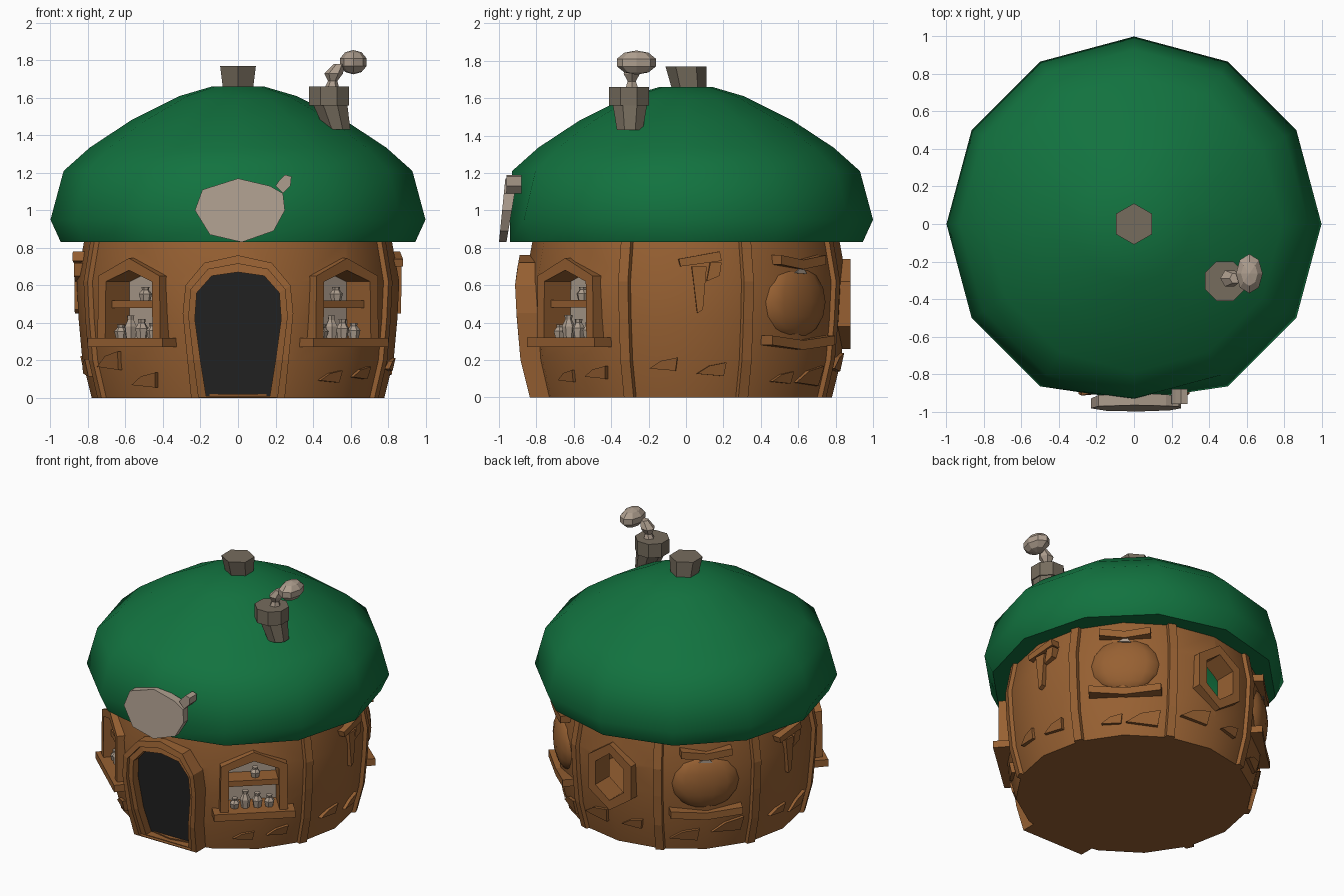
import bpy, bmesh, math, random
from mathutils import Vector, Matrix

if "Cube" in bpy.data.objects:
    bpy.data.objects.remove(bpy.data.objects["Cube"])
random.seed(4)


def material(name, r, g, b):
    m = bpy.data.materials.new(name)
    m.use_nodes = True
    m.diffuse_color = (r, g, b, 1)
    m.node_tree.nodes["Principled BSDF"].inputs["Base Color"].default_value = (r, g, b, 1)
    return m


green = material("roof green", .006, .17, .05)
brown = material("wood brown", .31, .118, .032)
black = material("door black", .017, .017, .017)
pale = material("pale stone", .42, .34, .27)
grey = material("chimney stone", .18, .15, .11)


def finish(name, bm, mat, angle=0):
    bmesh.ops.recalc_face_normals(bm, faces=bm.faces)
    me = bpy.data.meshes.new(name)
    bm.to_mesh(me)
    bm.free()
    ob = bpy.data.objects.new(name, me)
    bpy.context.collection.objects.link(ob)
    me.materials.append(mat)
    if angle:
        smooth(ob, angle)
    return ob


def smooth(ob, angle):
    bpy.ops.object.select_all(action='DESELECT')
    ob.select_set(True)
    bpy.context.view_layer.objects.active = ob
    bpy.ops.object.shade_smooth_by_angle(angle=math.radians(angle))


def loft(name, loops, mat, angle=0, ring=False):
    """Bridge equal loops; cap the ends, or join them when ring is set."""
    bm = bmesh.new()
    rows = [[bm.verts.new(p) for p in loop] for loop in loops]
    n = len(rows[0])
    for a, b in zip(rows, rows[1:] + (rows[:1] if ring else [])):
        for i in range(n):
            j = (i + 1) % n
            bm.faces.new((a[i], a[j], b[j], b[i]))
    if not ring:
        bm.faces.new(rows[0])
        bm.faces.new(rows[-1])
    return finish(name, bm, mat, angle)


def circle(r, z, n, cx=0, cy=0, start=0):
    return [Vector((cx + r * math.cos(start + math.tau * i / n),
                    cy + r * math.sin(start + math.tau * i / n), z)) for i in range(n)]


def around(pts, depth, az):
    """Place (sideways, height) points on the wall at a bearing; depth may follow height."""
    rot = Matrix.Rotation(math.radians(az), 3, 'Z')
    return [rot @ Vector((depth(z) if callable(depth) else depth, t, z)) for t, z in pts]


def plate(name, pts, r0, r1, az, mat):
    return loft(name, [around(pts, r0, az), around(pts, r1, az)], mat)


def frame(name, inner, outer, r0, r1, az):
    return loft(name, [around(inner, r0, az), around(outer, r0, az),
                       around(outer, r1, az), around(inner, r1, az)], brown, ring=True)


def box(t0, t1, z0, z1):
    return [(t0, z0), (t1, z0), (t1, z1), (t0, z1)]


def ball(name, loc, size, mat, u=8, v=5, az=0, angle=0):
    bm = bmesh.new()
    bmesh.ops.create_uvsphere(bm, u_segments=u, v_segments=v, radius=1)
    bm.transform(Matrix.Translation(loc) @ Matrix.Rotation(math.radians(az), 4, 'Z')
                 @ Matrix.Diagonal((*size, 1)))
    return finish(name, bm, mat, angle)


wall = [(.78, 0), (.83, .2), (.85, .42), (.86, .62), (.82, .84)]


def wall_r(z):
    for (r0, z0), (r1, z1) in zip(wall, wall[1:]):
        if z <= z1:
            return r0 + (r1 - r0) * (z - z0) / (z1 - z0)
    return wall[-1][0]


def wall_offset(d):
    return lambda z: wall_r(z) + d


# Hollow round walls
body = loft("walls", [circle(r, z, 16) for r, z in wall + [(.73, .84), (.74, .05)]], brown)


def cut(pts, az, r0=.6, r1=1.1):
    tool = plate("cutter", pts, r0, r1, az, brown)
    mod = body.modifiers.new("opening", 'BOOLEAN')
    mod.object, mod.operation, mod.solver = tool, 'DIFFERENCE', 'EXACT'
    bpy.ops.object.select_all(action='DESELECT')
    bpy.context.view_layer.objects.active = body
    body.select_set(True)
    bpy.ops.object.modifier_apply(modifier=mod.name)
    bpy.data.objects.remove(tool)


# Arched door and frame
half = [(.17, .01), (.2, .2), (.23, .42), (.22, .56), (.14, .65)]
door = half + [(0, .67)] + [(-t, z) for t, z in reversed(half)]
half = [(.25, 0), (.27, .2), (.295, .45), (.28, .6), (.18, .72)]
surround = half + [(0, .76)] + [(-t, z) for t, z in reversed(half)]
cut([(t * 1.08, z + .01) for t, z in door], -90)
frame("door_frame", door, surround, wall_offset(-.1), wall_offset(.03), -90)
rim = [((a[0] + b[0]) / 2, (a[1] + b[1]) / 2) for a, b in zip(door, surround)]
frame("door_trim", rim, surround, wall_offset(-.02), wall_offset(.055), -90)
plate("door", [(t * 1.03, z) for t, z in door], wall_offset(-.06), wall_offset(-.03), -90, black)

# Two gabled shop windows with shelves and jars
opening = [(-.17, .3), (.17, .3), (.165, .62), (0, .68), (-.165, .62)]
casing = [(-.225, .28), (.225, .28), (.22, .65), (0, .745), (-.22, .65)]
for side, az in (("left", -48), ("right", -132)):
    cut([(t * 1.08, z) for t, z in opening], az)
    frame(side + "_window_frame", opening, casing, .68, .87, az)
    plate(side + "_window_back", [(t * 1.1, z) for t, z in opening], .67, .68, az, pale)
    plate(side + "_window_sill", box(-.27, .27, .27, .32), .68, .9, az, brown)
    plate(side + "_window_shelf", box(-.17, .17, .48, .52), .68, .82, az, brown)
    for t, z, h in ((-.12, .32, .07), (-.05, .32, .12), (.03, .32, .1), (.11, .32, .08), (.02, .52, .07)):
        c = around([(t, z)], .8 if z < .4 else .76, az)[0]
        loft(side + "_jar", [circle(r, z + h * k, 6, c.x, c.y, t * 9) for r, k in
                             ((.027, 0), (.036, .5), (.018, .8), (.022, 1))], pale)

# Six-sided open back window
hexagon = [(math.sin(k * math.pi / 3), math.cos(k * math.pi / 3)) for k in range(6)]
hole = [(.13 * t, .5 + .17 * z) for t, z in hexagon]
edge = [(.2 * t, .5 + .24 * z) for t, z in hexagon]
cut([(t * 1.1, z) for t, z in hole], 90)
frame("back_window_frame", hole, edge, .72, .88, 90)

smooth(body, 30)

# Upright posts following the wall curve
for az in (-22.5, 22.5, 67.5, 112.5, 157.5, 202.5):
    loops = []
    for r, z in wall:
        w = .04
        loops.append([around([(t, z)], r + d, az)[0]
                      for t, d in ((-w, -.05), (w, -.05), (w * .7, .02), (-w * .7, .02))])
    loft("wall_post", loops, brown)

# Rounded wall knots with ledges at the back corners
for az in (46, 134):
    c = around([(0, .51)], .8, az)[0]
    ball("wall_knot", c, (.085, .23, .2), brown, 14, 8, az, 40)
    for z, w in ((.3, .24), (.73, .17)):
        plate("knot_ledge", [(-w, z + .03), (-w, z - .02), (0, z - .045), (w, z - .02),
                             (w, z + .03), (0, z + .005)], .74, .875, az, brown)
    plate("pale_chip", [(-.05, .665), (.04, .66), (.01, .7)], .852, .86, az, pale)

# Splintered planks on the side walls
for az in (4, 176):
    plate("side_plank", [(-.09, .7), (.13, .73), (.12, .78), (-.1, .74)], .78, .875, az, brown)
    plate("side_plank", [(0, .45), (.03, .47), (.05, .7), (-.03, .7)], .78, .872, az, brown)
    plate("side_plank", [(.05, .62), (.12, .65), (.13, .72), (.07, .72)], .78, .868, az, brown)

# Bark shards
for az in (-52, -36, -128, -146, -8, 10, 40, 55, 80, 100, 125, 145, 172, 188):
    z, s = random.uniform(.08, .2), random.uniform(.05, .09)
    pts = [(-s * 1.4, z - s * .3), (s, z - s * .5), (s * 1.2, z + s * .7), (-s * .3, z + s * .4)]
    plate("bark_shard", pts, .74, wall_offset(.008), az, brown)

# Faceted dome roof, hollow below and flattened over the door
roof = [(.15, 1.5), (.55, 1.3), (.8, .95), (.79, .83), (.945, .83), (1, .95), (.93, 1.21),
        (.79, 1.335), (.57, 1.48), (.31, 1.61), (.14, 1.66)]
loops = [circle(r, z, 12) for r, z in roof]
for p in (p for loop in loops for p in loop):
    p.y = max(p.y, -.94)
loft("roof", loops, green, 50)

# Stone cap at the peak
loft("peak_stone", [circle(r, z, 6, 0, y, math.pi / 6) for r, z, y in
                    ((.09, 1.63, .02), (.11, 1.77, 0))], grey)

# Chimney with collar, and its puff of smoke
loft("chimney_stack", [circle(r, z, 8, x, -.3, math.pi / 8) for r, z, x in
                       ((.075, 1.43, .53), (.1, 1.57, .49))], grey)
loft("chimney_collar", [circle(.115, z, 8, .485, -.305, math.pi / 8) for z in (1.56, 1.66)], grey)
loft("smoke_stem", [circle(r, z, 6, x, -.29) for r, z, x in
                    ((.04, 1.65, .5), (.025, 1.69, .505), (.05, 1.73, .51), (.03, 1.78, .54))], pale)
ball("smoke_puff", (.615, -.265, 1.79), (.075, .11, .065), pale)

# Hanging sign over the door, with a knob
board = [(-.23, 1), (-.19, 1.11), (0, 1.17), (.17, 1.13), (.24, 1.09), (.25, 1), (.19, .89),
         (.02, .83), (-.15, .87)]
plate("sign_board", board, lambda z: .96 - (z - .83) * .17, lambda z: 1 - (z - .83) * .1, -90, pale)
knob = [(.2, 1.13), (.24, 1.09), (.28, 1.13), (.285, 1.18), (.25, 1.19), (.22, 1.16)]
plate("sign_knob", knob, .88, .96, -90, pale)
